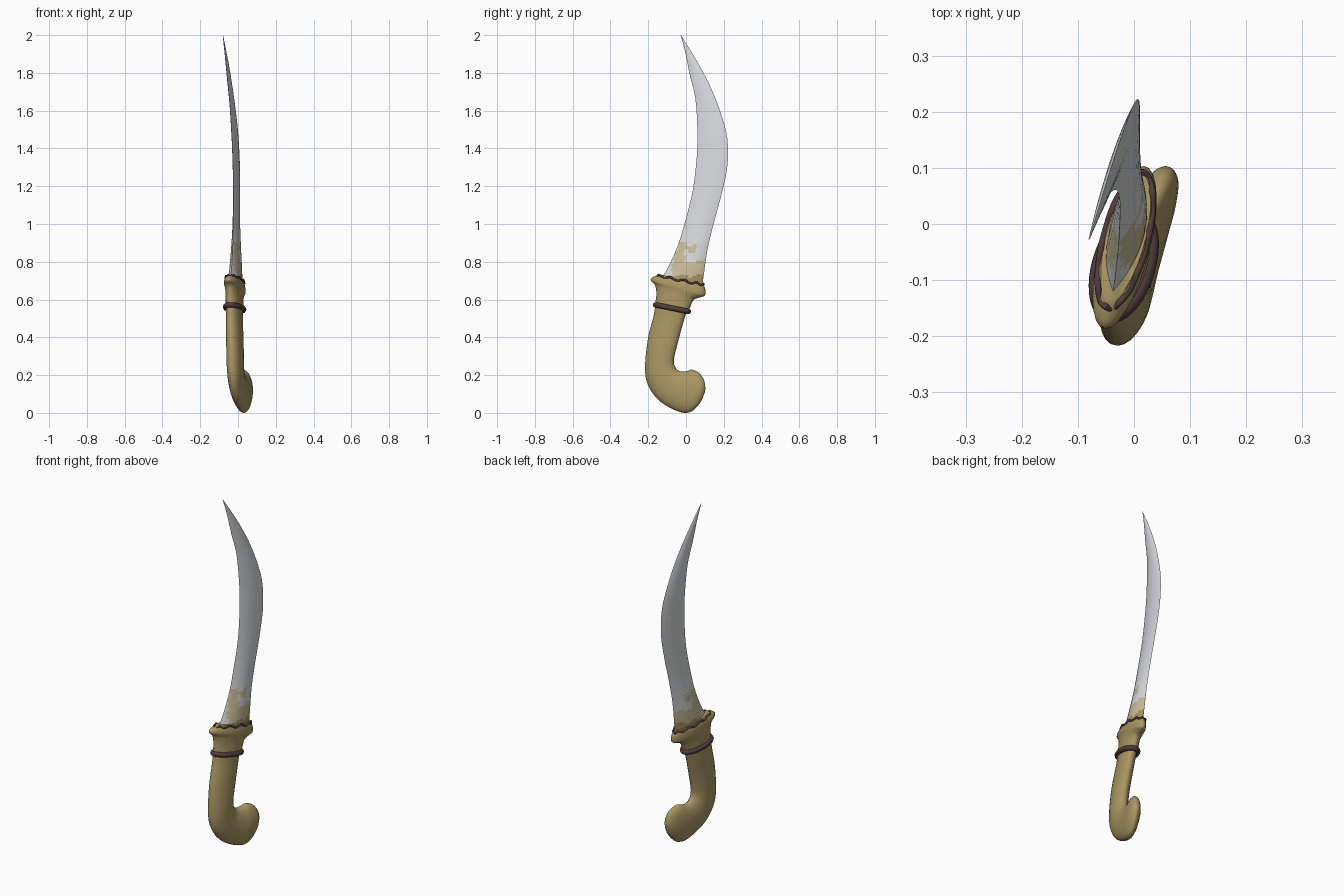
import bpy, bmesh, math
from mathutils import Vector

if "Cube" in bpy.data.objects:
    bpy.data.objects.remove(bpy.data.objects["Cube"])


def material(name, rgb):
    m = bpy.data.materials.new(name)
    m.diffuse_color = (*rgb, 1)
    m.use_nodes = True
    m.node_tree.nodes["Principled BSDF"].inputs["Base Color"].default_value = m.diffuse_color
    return m


TAN = material("tan_bone", (0.40, 0.305, 0.125))
STEEL = material("pale_steel", (0.70, 0.71, 0.72))
BEIGE = material("beige_wrap", (0.60, 0.52, 0.33))
BROWN = material("dark_brown_cord", (0.085, 0.045, 0.045))


def plane_x(y, z):
    # the whole sword lies in one slightly turned and leaning plane
    return 0.223 * y - 0.05 * z + 0.026


def resample(rows, n):
    # smooth (Catmull-Rom) interpolation of section rows
    out = []
    for i in range(len(rows) - 1):
        a, b, c, d = (rows[max(0, min(len(rows) - 1, i + k))] for k in (-1, 0, 1, 2))
        for s in range(n):
            t = s / n
            out.append([0.5 * (2 * q + (r - p) * t + (2 * p - 5 * q + 4 * r - w) * t * t
                               + (3 * q - p - 3 * r + w) * t ** 3)
                        for p, q, r, w in zip(a, b, c, d)])
    return out + [list(rows[-1])]


def section(row, seg, lens=False):
    # closed cross-section spanning the two outline points of a row
    ly, lz, ry, rz, t, dx = row
    pts = []
    for k in range(seg):
        a = 2 * math.pi * k / seg
        u, s = math.cos(a), math.sin(a)
        y = (ly + ry) / 2 + u * (ry - ly) / 2
        z = (lz + rz) / 2 + u * (rz - lz) / 2
        off = t * (s * abs(s) if lens else s)
        pts.append(Vector((plane_x(y, z) + dx + off, y, z)))
    return pts


def make(name, loops, mats, rule=None, closed=False, angle=50):
    bm = bmesh.new()
    rings = [[bm.verts.new(p) for p in loop] for loop in loops]
    pairs = list(zip(rings, rings[1:] + rings[:1]))
    for r0, r1 in (pairs if closed else pairs[:-1]):
        n = len(r0)
        for k in range(n):
            bm.faces.new((r0[k], r0[(k + 1) % n], r1[(k + 1) % n], r1[k]))
    if not closed:
        bm.faces.new(rings[0])
        bm.faces.new(rings[-1])
    bmesh.ops.recalc_face_normals(bm, faces=bm.faces)
    if rule:
        for f in bm.faces:
            f.material_index = rule(f.calc_center_median())
    me = bpy.data.meshes.new(name)
    bm.to_mesh(me)
    bm.free()
    for m in mats:
        me.materials.append(m)
    ob = bpy.data.objects.new(name, me)
    bpy.context.collection.objects.link(ob)
    bpy.ops.object.select_all(action='DESELECT')
    ob.select_set(True)
    bpy.context.view_layer.objects.active = ob
    bpy.ops.object.shade_smooth_by_angle(angle=math.radians(angle))
    return ob


def cord(name, row, radius, wobble=0.0):
    # round cord tied around a cross-section
    path = section(row, 48)
    mid = sum(path, Vector()) / len(path)
    axis = Vector((0, row[1] - row[3], row[2] - row[0])).normalized()
    loops = []
    for i, p in enumerate(path):
        tan = (path[(i + 1) % 48] - path[i - 1]).normalized()
        out = tan.cross(axis).normalized()
        if out.dot(p - mid) < 0:
            out = -out
        c = p + axis * wobble * math.sin(i * 1.3)
        loops.append([c + radius * (math.cos(a) * out + math.sin(a) * axis)
                      for a in (2 * math.pi * k / 8 for k in range(8))])
    make(name, loops, [BROWN], closed=True)


# rows: left y, left z, right y, right z, half thickness, sideways shift
# hooked handle with rounded pommel
handle = [
    (-.160, .60, .015, .57, .041, 0), (-.170, .52, -.008, .50, .041, 0),
    (-.202, .39, -.045, .365, .043, .004), (-.217, .22, -.064, .28, .043, .004),
    (-.190, .125, -.055, .238, .042, .003), (-.127, .053, -.030, .220, .041, .002),
    (-.030, .004, .005, .220, .041, .004), (.030, .008, .030, .229, .039, .008),
    (.076, .055, .066, .214, .032, .012), (.098, .105, .090, .185, .018, .014),
    (.103, .130, .099, .160, .006, .014)]
make("handle", [section(r, 24) for r in resample(handle, 4)], [TAN])

# flared guard
guard = [
    (-.160, .575, .018, .55, .043, 0), (-.157, .640, .040, .597, .042, 0),
    (-.165, .678, .075, .612, .044, 0), (-.186, .700, .100, .622, .046, 0),
    (-.178, .718, .102, .655, .044, 0), (-.135, .732, .088, .685, .036, 0)]
make("guard", [section(r, 28) for r in resample(guard, 4)], [TAN])

# curved blade, with the wrap colours painted near its base
blade = [
    (-.140, .700, .085, .660, .033, 0), (-.098, .765, .096, .745, .030, 0),
    (-.042, .890, .115, .870, .022, 0), (.000, 1.03, .146, 1.00, .015, 0),
    (.037, 1.185, .189, 1.16, .012, 0), (.058, 1.37, .218, 1.30, .012, 0),
    (.060, 1.50, .220, 1.44, .012, 0), (.050, 1.66, .193, 1.56, .011, 0),
    (.020, 1.79, .137, 1.71, .009, 0), (-.002, 1.90, .065, 1.85, .006, 0),
    (-.028, 2.00, -.025, 1.997, .001, 0)]


def wrap_colour(c):
    wave = 0.008 * math.sin(c.y * 60)
    z = c.z + wave
    if z < 0.725 and c.y > -0.06:
        return 2
    if z < 0.80 and c.y > -0.075:
        return 1
    if z < 0.86 and -0.06 < c.y < -0.005:
        return 1
    if 0.86 < z < 0.895 and -0.035 < c.y < 0.05:
        return 1
    return 0


make("blade", [section(r, 28, True) for r in resample(blade, 8)],
     [STEEL, BEIGE, TAN], wrap_colour, angle=60)

# cords at the grip and at the guard rim
cord("grip_cord", (-.162, .572, .014, .537, .044, 0), .014)
cord("rim_cord", (-.150, .726, .092, .678, .040, 0), .006, .006)
